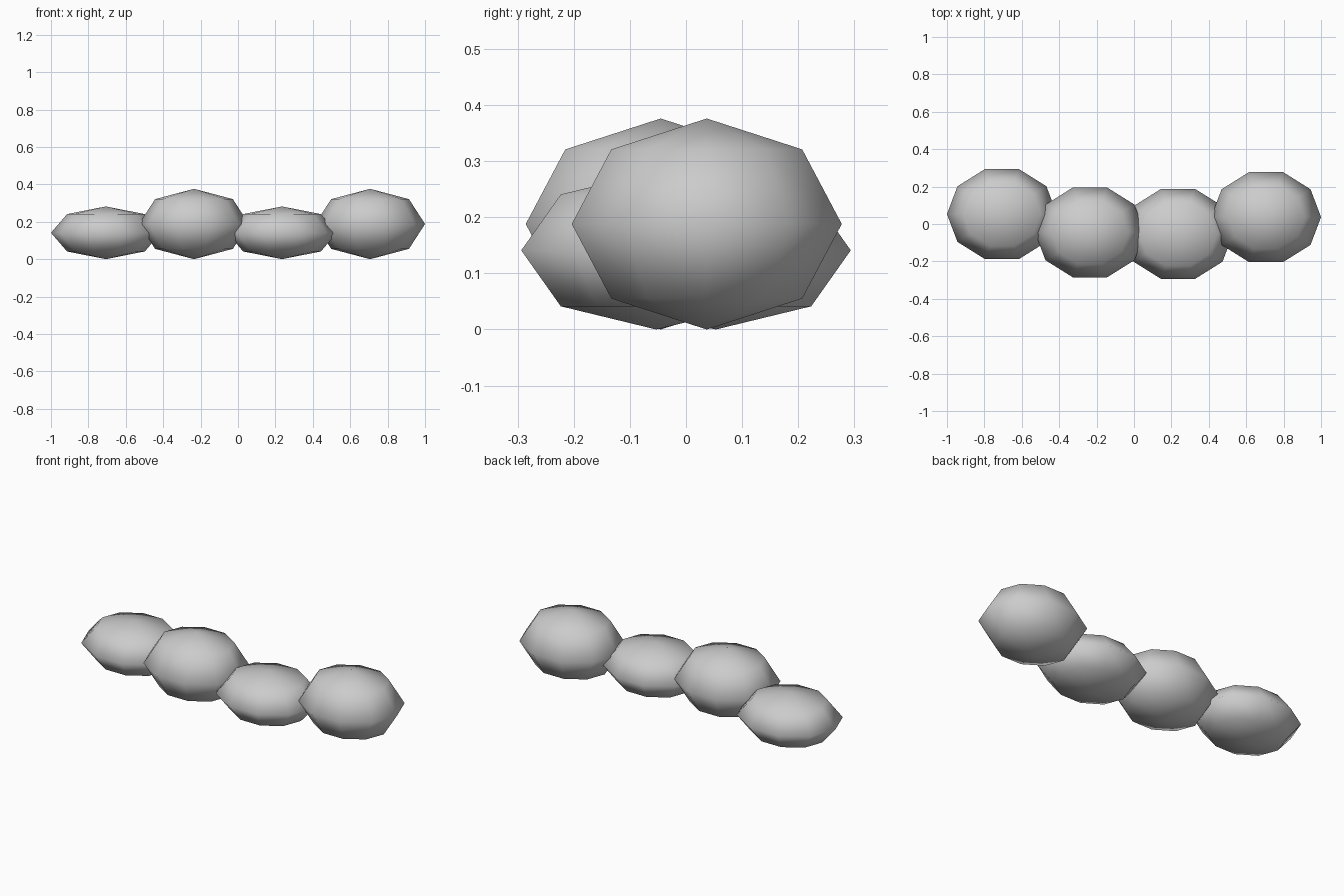
import bpy, bmesh
from math import pi
from mathutils import Matrix

if "Cube" in bpy.data.objects:
    bpy.data.objects.remove(bpy.data.objects["Cube"])

RX, RY = 0.294, 0.253


def pebble(name, x, y, rz):
    """Squashed 10-sided, 4-ring ball resting on the ground."""
    bm = bmesh.new()
    bmesh.ops.create_uvsphere(bm, u_segments=10, v_segments=4, radius=1)
    # keep a corner of the decagon on the x axis
    if max(v.co.x for v in bm.verts) < 0.99:
        bmesh.ops.rotate(bm, verts=bm.verts, matrix=Matrix.Rotation(pi / 2, 3, 'Z'))
    bmesh.ops.scale(bm, verts=bm.verts, vec=(RX, RY, rz))
    for f in bm.faces:
        f.smooth = True
    mesh = bpy.data.meshes.new(name)
    bm.to_mesh(mesh)
    bm.free()
    ob = bpy.data.objects.new(name, mesh)
    ob.location = (x, y, rz)
    bpy.context.collection.objects.link(ob)


# Row of four overlapping stones, alternating low and tall
for i, (y, rz) in enumerate([(0.053, 0.141), (-0.045, 0.188),
                             (-0.053, 0.141), (0.037, 0.188)]):
    pebble(f"stone_{i + 1}", (i - 1.5) * 0.4707, y, rz)
